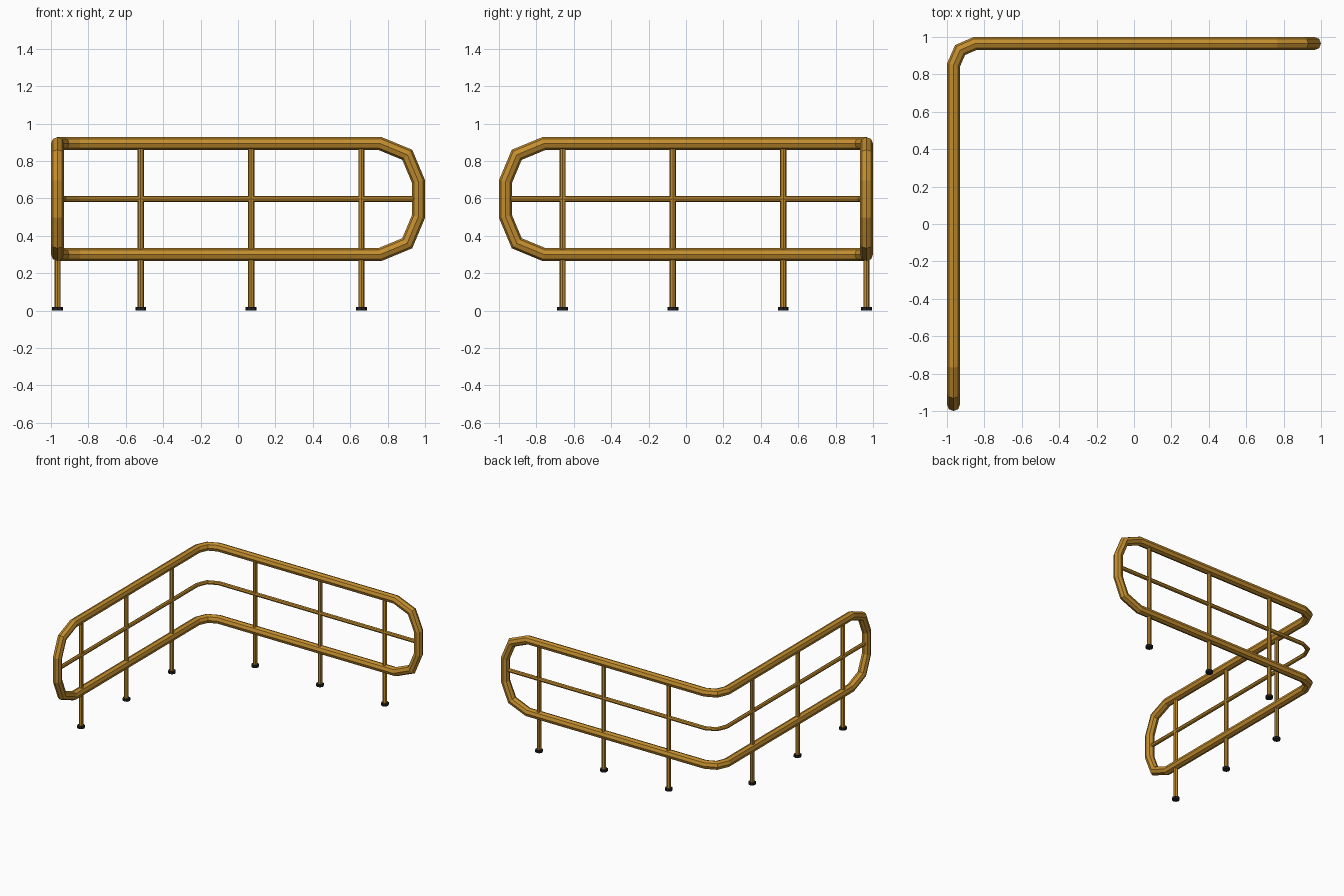
import bpy, bmesh, math
from mathutils import Vector

if "Cube" in bpy.data.objects:
    bpy.data.objects.remove(bpy.data.objects["Cube"])


def material(name, rgb):
    m = bpy.data.materials.new(name)
    m.diffuse_color = (*rgb, 1)
    m.use_nodes = True
    m.node_tree.nodes["Principled BSDF"].inputs["Base Color"].default_value = m.diffuse_color
    return m


ochre = material("ochre paint", (0.55, 0.27, 0.028))
black = material("black rubber", (0.015, 0.015, 0.018))


def finish(bm, name, mat):
    bmesh.ops.recalc_face_normals(bm, faces=bm.faces[:])
    me = bpy.data.meshes.new(name)
    bm.to_mesh(me)
    bm.free()
    me.materials.append(mat)
    bpy.context.collection.objects.link(bpy.data.objects.new(name, me))


def sweep(name, path, radius, closed):
    """Mitred octagonal tube; path holds (point, wall normal angle in degrees)."""
    bm = bmesh.new()
    pts = [Vector(p) for p, a in path]
    count, rings = len(pts), []
    for i, (p, a) in enumerate(path):
        p = pts[i]
        tin = (p - pts[i - 1]).normalized()
        tout = (pts[(i + 1) % count] - p).normalized()
        if not closed:
            tin = tout if i == 0 else tin
            tout = tin if i == count - 1 else tout
        t, k = (tin + tout).normalized(), tout - tin
        n = Vector((math.cos(math.radians(a)), math.sin(math.radians(a)), 0))
        b = t.cross(n).normalized()
        stretch = 1 / t.dot(tin) - 1
        ring = []
        for j in range(8):
            o = radius * (n * math.cos(j * math.pi / 4) + b * math.sin(j * math.pi / 4))
            if k.length > 1e-5:
                kn = k.normalized()
                o += kn * o.dot(kn) * stretch
            ring.append(bm.verts.new(p + o))
        rings.append(ring)
    for i in range(count if closed else count - 1):
        r, s = rings[i], rings[(i + 1) % count]
        for j in range(8):
            bm.faces.new((r[j], r[(j + 1) % 8], s[(j + 1) % 8], s[j]))
    if not closed:
        bm.faces.new(rings[0])
        bm.faces.new(rings[-1])
    finish(bm, name, ochre)


def cylinder(name, x, y, z0, z1, radius, mat):
    bm = bmesh.new()
    bmesh.ops.create_cone(bm, cap_ends=True, segments=8, radius1=radius, radius2=radius, depth=z1 - z0)
    bmesh.ops.translate(bm, vec=(x, y, (z0 + z1) / 2), verts=bm.verts[:])
    finish(bm, name, mat)


W = 0.965                      # wall line of both legs
corner = [(-W, 0.85, 168), (-0.93, 0.93, 135), (-0.85, W, 102)]
end = [(0.76, 0.893), (0.905, 0.833), (W, 0.69), (W, 0.503), (0.905, 0.36), (0.76, 0.30)]


def bend(z):
    return [((x, y, z), a) for x, y, a in corner]


# Thick outer loop: top rail, far end, bottom rail, near end
x_end = [((s, W, z), 90) for s, z in end]
y_end = [((-W, -s, z), 180) for s, z in reversed(end)]
sweep("outer_rail", bend(0.893) + x_end + bend(0.30)[::-1] + y_end, 0.035, True)

# Thin middle rail
sweep("middle_rail", [((-W, -W, 0.597), 180)] + bend(0.597) + [((W, W, 0.597), 90)], 0.016, False)

# Posts and their feet, mirrored across the diagonal
for i, s in enumerate((-0.52, 0.07, 0.66)):
    for leg, (x, y) in (("back", (s, W)), ("left", (-W, -s))):
        cylinder(f"{leg}_post_{i + 1}", x, y, 0.01, 0.89, 0.017, ochre)
        cylinder(f"{leg}_foot_{i + 1}", x, y, 0.0, 0.02, 0.029, black)
